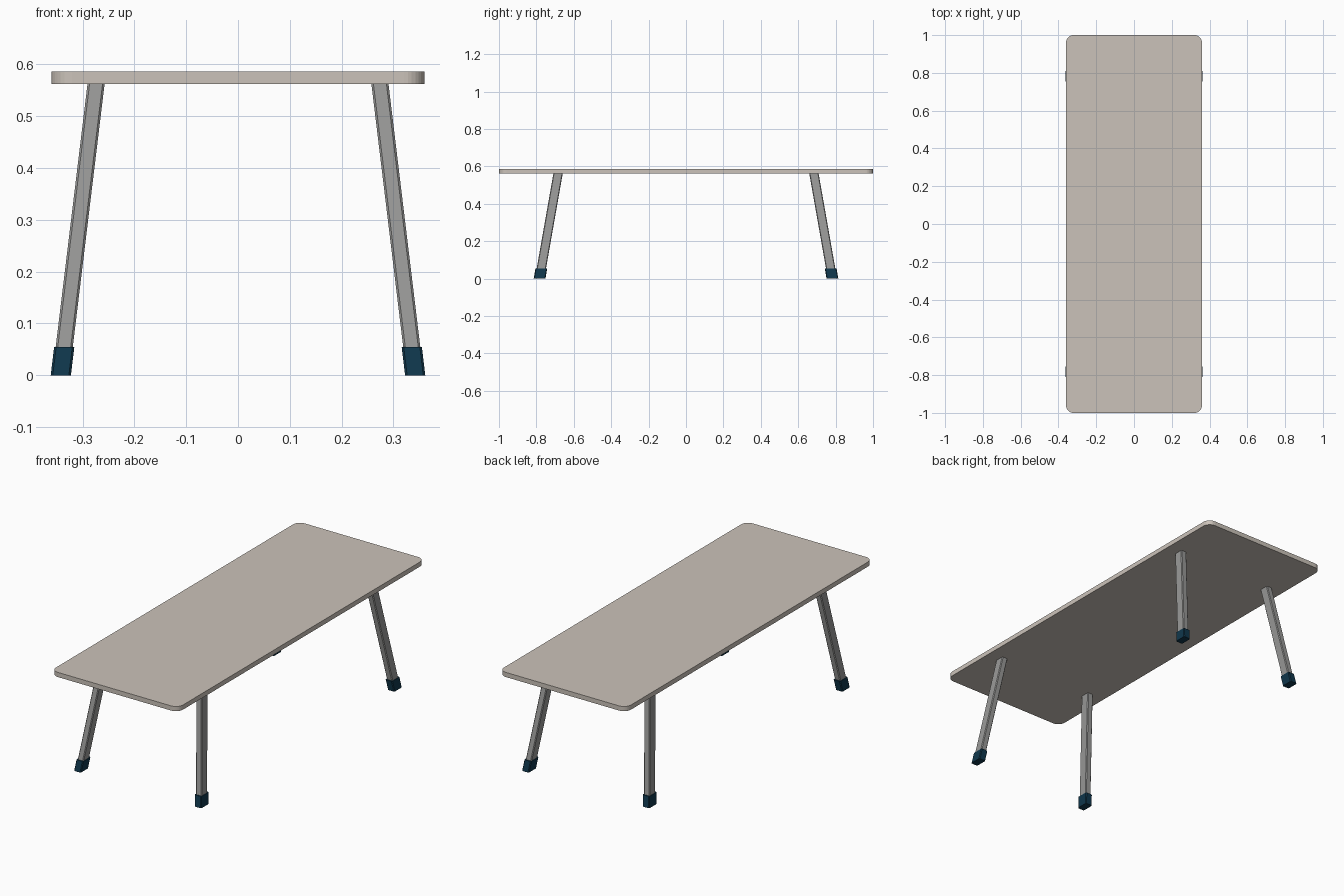
import bpy, bmesh, math

if "Cube" in bpy.data.objects:
    bpy.data.objects.remove(bpy.data.objects["Cube"])

def material(name, rgb):
    m = bpy.data.materials.new(name)
    m.diffuse_color = (*rgb, 1)
    m.use_nodes = True
    m.node_tree.nodes["Principled BSDF"].inputs["Base Color"].default_value = m.diffuse_color
    return m

BEIGE = material("warm beige", (0.60, 0.545, 0.49))
GREY = material("mid grey", (0.32, 0.32, 0.315))
NAVY = material("dark navy", (0.005, 0.038, 0.073))

def rounded_rect(hx, hy, r, seg):
    """Counter-clockwise outline of a rectangle with rounded corners."""
    pts = []
    for i, (sx, sy) in enumerate([(1, 1), (-1, 1), (-1, -1), (1, -1)]):
        for k in range(seg + 1):
            a = math.pi / 2 * (i + k / seg)
            pts.append((sx * (hx - r) + r * math.cos(a), sy * (hy - r) + r * math.sin(a)))
    return pts

def prism(name, outline, z0, z1, mat, axis=lambda z: (0, 0)):
    """Extrude an outline from z0 to z1, its centre following axis(z)."""
    bm = bmesh.new()
    rings = []
    for z in (z0, z1):
        cx, cy = axis(z)
        rings.append([bm.verts.new((cx + x, cy + y, z)) for x, y in outline])
    low, high = rings
    n = len(outline)
    bm.faces.new(low[::-1])
    bm.faces.new(high)
    for i in range(n):
        j = (i + 1) % n
        bm.faces.new((low[i], low[j], high[j], high[i]))
    me = bpy.data.meshes.new(name)
    bm.to_mesh(me)
    bm.free()
    me.materials.append(mat)
    ob = bpy.data.objects.new(name, me)
    bpy.context.collection.objects.link(ob)
    return ob

TOP_Z, UNDER_Z, FOOT_Z = 0.586, 0.562, 0.055

# Tabletop with rounded corners
prism("tabletop", rounded_rect(0.36, 1.0, 0.04, 8), UNDER_Z, TOP_Z, BEIGE)

# Four splayed legs with foot caps
for sx, side in ((-1, "left"), (1, "right")):
    for sy, end in ((-1, "front"), (1, "back")):
        def axis(z, sx=sx, sy=sy):
            t = z / UNDER_Z
            return sx * (0.342 - 0.068 * t), sy * (0.783 - 0.099 * t)
        prism(f"{end}_{side}_leg", rounded_rect(0.0165, 0.025, 0.004, 1),
              0.045, UNDER_Z, GREY, axis)
        prism(f"{end}_{side}_foot_cap", rounded_rect(0.0195, 0.0315, 0.004, 1),
              0.0, FOOT_Z, NAVY, axis)
